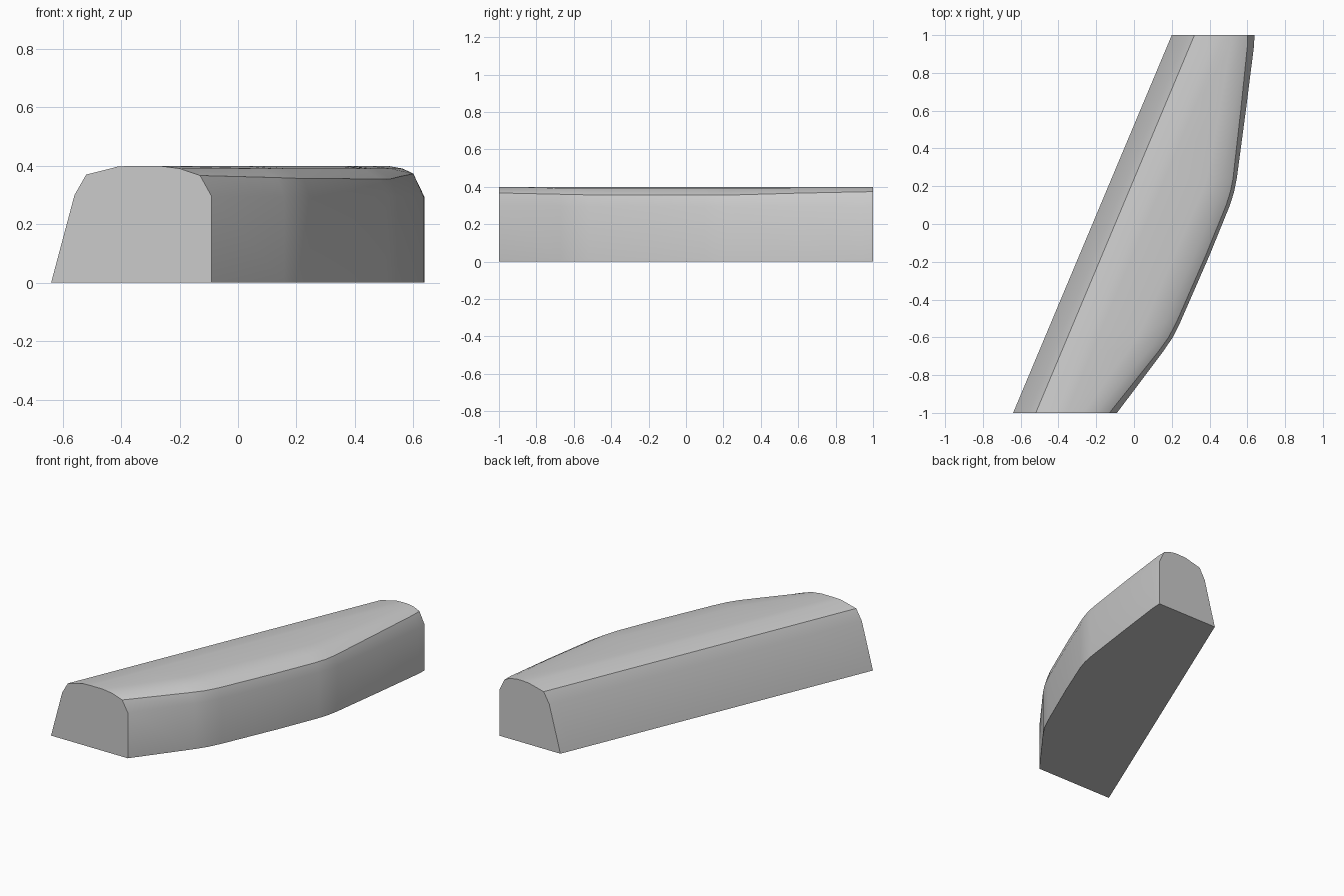
import bpy, bmesh

# Plan stations: y, right edge x, right shoulder inset, shoulder z, second inset, third inset
stations = [
    (-1.00, -0.09, 0.04, 0.367, 0.11, 0.18),
    (-0.67, 0.158, 0.025, 0.360, 0.08, 0.19),
    (-0.60, 0.205, 0.022, 0.358, 0.08, 0.19),
    (-0.52, 0.245, 0.02, 0.357, 0.08, 0.19),
    (-0.17, 0.398, 0.02, 0.356, 0.08, 0.19),
    (0.10, 0.508, 0.02, 0.355, 0.08, 0.18),
    (0.17, 0.53, 0.02, 0.355, 0.08, 0.17),
    (0.24, 0.544, 0.02, 0.356, 0.08, 0.16),
    (0.60, 0.592, 0.027, 0.366, 0.07, 0.14),
    (0.94, 0.635, 0.035, 0.373, 0.075, 0.125),
    (1.00, 0.638, 0.038, 0.374, 0.075, 0.125),
]


def section(y, right, a, za, b, c):
    left = -0.22 + 0.42 * y
    profile = [(left, 0), (left + 0.08, 0.30), (left + 0.12, 0.37),
               (left + 0.23, 0.398), (left + 0.28, 0.40), (right - c, 0.40),
               (right - b, 0.391), (right - a, za), (right, 0.295), (right, 0)]
    if left + 0.28 > right - c:
        profile[4] = (left + 0.26, 0.40)
    return [(x, y, z) for x, z in profile]


# Curved block lofted through the stations
bm = bmesh.new()
rings = [[bm.verts.new(p) for p in section(*s)] for s in stations]
n = len(rings[0])
for r0, r1 in zip(rings, rings[1:]):
    for i in range(n):
        j = (i + 1) % n
        bm.faces.new((r0[i], r0[j], r1[j], r1[i]))
bm.faces.new(rings[0])
bm.faces.new(rings[-1])
bmesh.ops.recalc_face_normals(bm, faces=bm.faces)

mesh = bpy.data.meshes.new("curved_block")
bm.to_mesh(mesh)
bm.free()
block = bpy.data.objects.new("curved_block", mesh)
bpy.context.collection.objects.link(block)

# Smooth shading with sharp edges kept
bpy.context.view_layer.objects.active = block
block.select_set(True)
bpy.ops.object.shade_smooth_by_angle(angle=0.55)
